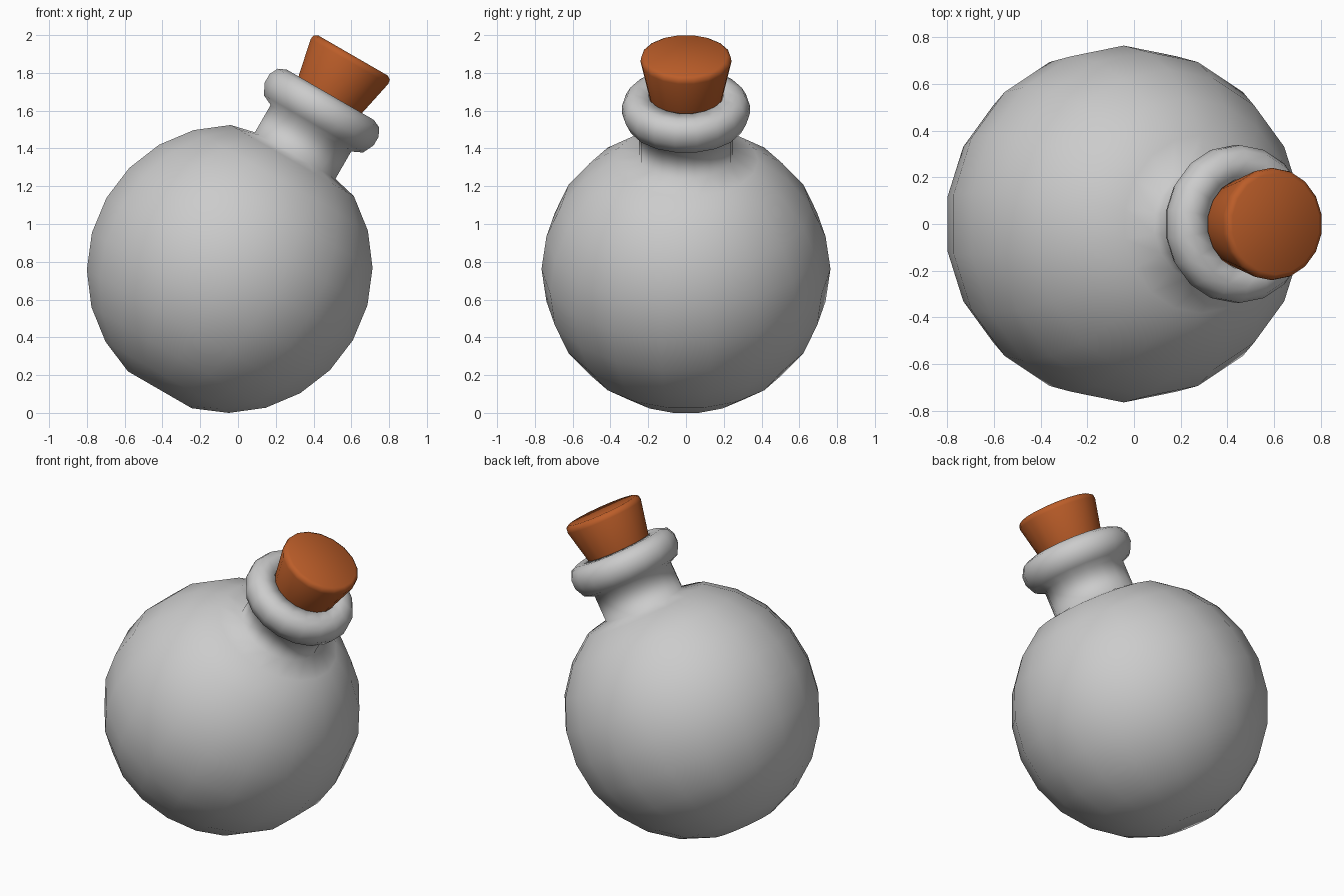
import bpy, bmesh, math
from mathutils import Matrix

if "Cube" in bpy.data.objects:
    bpy.data.objects.remove(bpy.data.objects["Cube"])

SIDES = 18
R = 0.765
# tilted flask axis: 30 degrees towards +x, origin in the bulb centre
TILT = Matrix.Translation((-0.044, 0, 0.762)) @ Matrix.Rotation(math.radians(30), 4, 'Y')


def lathe(name, profile, color=None):
    """Revolve (radius, height) points around the tilted axis, capping both ends."""
    bm = bmesh.new()
    rings = []
    for r, h in profile:
        angles = [2 * math.pi * (i + 0.5) / SIDES for i in range(SIDES)]
        rings.append([bm.verts.new((r * math.cos(a), r * math.sin(a), h)) for a in angles])
    for lo, hi in zip(rings, rings[1:]):
        for i in range(SIDES):
            j = (i + 1) % SIDES
            bm.faces.new((lo[i], lo[j], hi[j], hi[i]))
    bm.faces.new(rings[0][::-1])
    bm.faces.new(rings[-1])
    for f in bm.faces:
        f.smooth = True
    bm.transform(TILT)
    bmesh.ops.recalc_face_normals(bm, faces=bm.faces)
    mesh = bpy.data.meshes.new(name)
    bm.to_mesh(mesh)
    bm.free()
    obj = bpy.data.objects.new(name, mesh)
    bpy.context.collection.objects.link(obj)
    if color:
        mat = bpy.data.materials.new(name)
        mat.diffuse_color = color
        mat.use_nodes = True
        mat.node_tree.nodes["Principled BSDF"].inputs["Base Color"].default_value = mat.diffuse_color
        mesh.materials.append(mat)
    return obj


# round bulb with flat base, then neck, rolled lip and mouth
bulb = [(R * math.sin(math.radians(a)), -R * math.cos(math.radians(a)))
        for a in range(15, 151, 15)]
neck = [(0.25, 0.693), (0.25, 0.86)]
lip = [(0.308, 0.887), (0.338, 0.948), (0.338, 1.0), (0.315, 1.045), (0.27, 1.065)]
mouth = [(0.2, 1.065), (0.185, 1.0)]
lathe("flask", bulb + neck + lip + mouth)

# tapered cork with bevelled top edge
lathe("cork", [(0.178, 0.98), (0.197, 1.065), (0.241, 1.268), (0.237, 1.292), (0.217, 1.305)],
      (0.5, 0.11, 0.022, 1))
